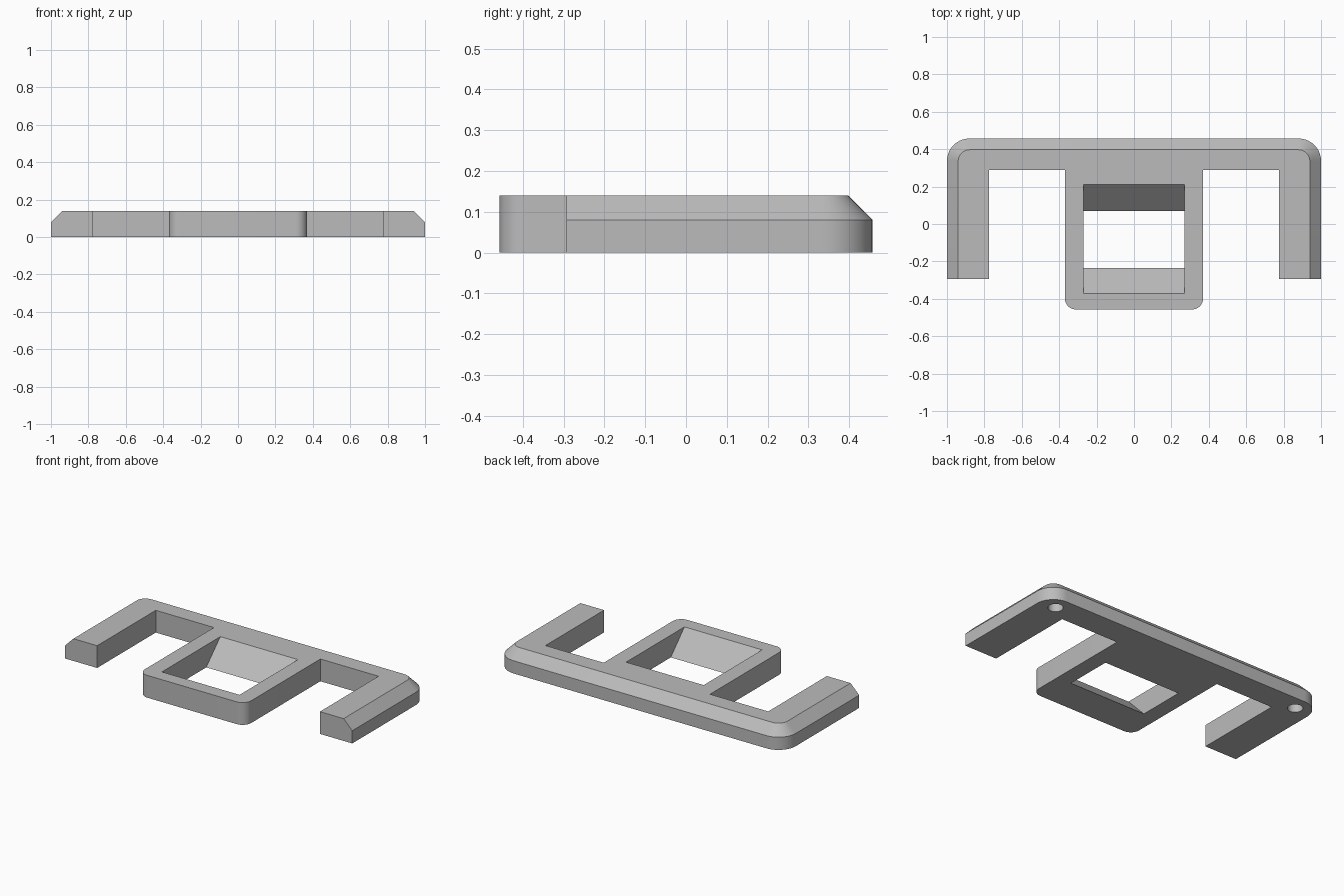
import bpy, bmesh, math

if "Cube" in bpy.data.objects:
    bpy.data.objects.remove(bpy.data.objects["Cube"])

HEIGHT, BEVEL_Z, BEVEL = 0.14, 0.08, 0.06


def arc(cx, cy, r, start, end, steps=10):
    """Points along an arc, angles in degrees."""
    pts = []
    for i in range(steps + 1):
        a = math.radians(start + (end - start) * i / steps)
        pts.append((cx + r * math.cos(a), cy + r * math.sin(a)))
    return pts


def loft(name, rings):
    """Closed solid through rings of (points, z), listed from the bottom up."""
    bm = bmesh.new()
    loops = [[bm.verts.new((x, y, z)) for x, y in pts] for pts, z in rings]
    n = len(loops[0])
    for low, high in zip(loops, loops[1:]):
        for i in range(n):
            j = (i + 1) % n
            bm.faces.new((low[i], low[j], high[j], high[i]))
    bm.faces.new(loops[0][::-1])
    bm.faces.new(loops[-1])
    bmesh.ops.recalc_face_normals(bm, faces=bm.faces[:])
    mesh = bpy.data.meshes.new(name)
    bm.to_mesh(mesh)
    bm.free()
    obj = bpy.data.objects.new(name, mesh)
    bpy.context.collection.objects.link(obj)
    return obj


def outline(inset):
    """Right half of the bracket outline, then its mirror image."""
    half = arc(0.31, -0.397, 0.06, -90, 0)            # tongue corner
    half += [(0.37, 0.29), (0.775, 0.29)]             # gap beside the tongue
    half += [(0.775, -0.293), (1 - inset, -0.293)]    # arm tip
    half += arc(0.88, 0.337, 0.12 - inset, 0, 90)     # outer back corner
    return half + [(-x, y) for x, y in reversed(half)]


def window(front, back):
    return [(-0.27, front), (0.27, front), (0.27, back), (-0.27, back)]


# Bracket plate with bevelled back and outer sides
bracket = loft("bracket", [(outline(0), 0), (outline(0), BEVEL_Z),
                           (outline(BEVEL), HEIGHT)])

# Window with sloping front and back walls, continued past both faces
e = 0.02
cutters = [loft("window_cutter", [(window(-0.235 + e, 0.07 - e), -e),
                                  (window(-0.37 - e, 0.21 + e), HEIGHT + e)])]

# Blind round sockets under the back corners
for side in (-1, 1):
    ring = arc(side * 0.887, 0.365, 0.044, 0, 345, 23)
    cutters.append(loft("socket_cutter", [(ring, -e), (ring, 0.08)]))

bpy.context.view_layer.objects.active = bracket
bracket.select_set(True)
for cutter in cutters:
    cutter.hide_render = True
    mod = bracket.modifiers.new("cut", 'BOOLEAN')
    mod.operation = 'DIFFERENCE'
    mod.solver = 'EXACT'
    mod.object = cutter
    bpy.ops.object.modifier_apply(modifier=mod.name)
    bpy.data.objects.remove(cutter, do_unlink=True)

# Plain grey finish
grey = bpy.data.materials.new("grey")
grey.diffuse_color = (0.5, 0.5, 0.5, 1)
grey.use_nodes = True
grey.node_tree.nodes["Principled BSDF"].inputs["Base Color"].default_value = grey.diffuse_color
bracket.data.materials.clear()
bracket.data.materials.append(grey)
bpy.ops.object.shade_smooth_by_angle(angle=math.radians(30))
